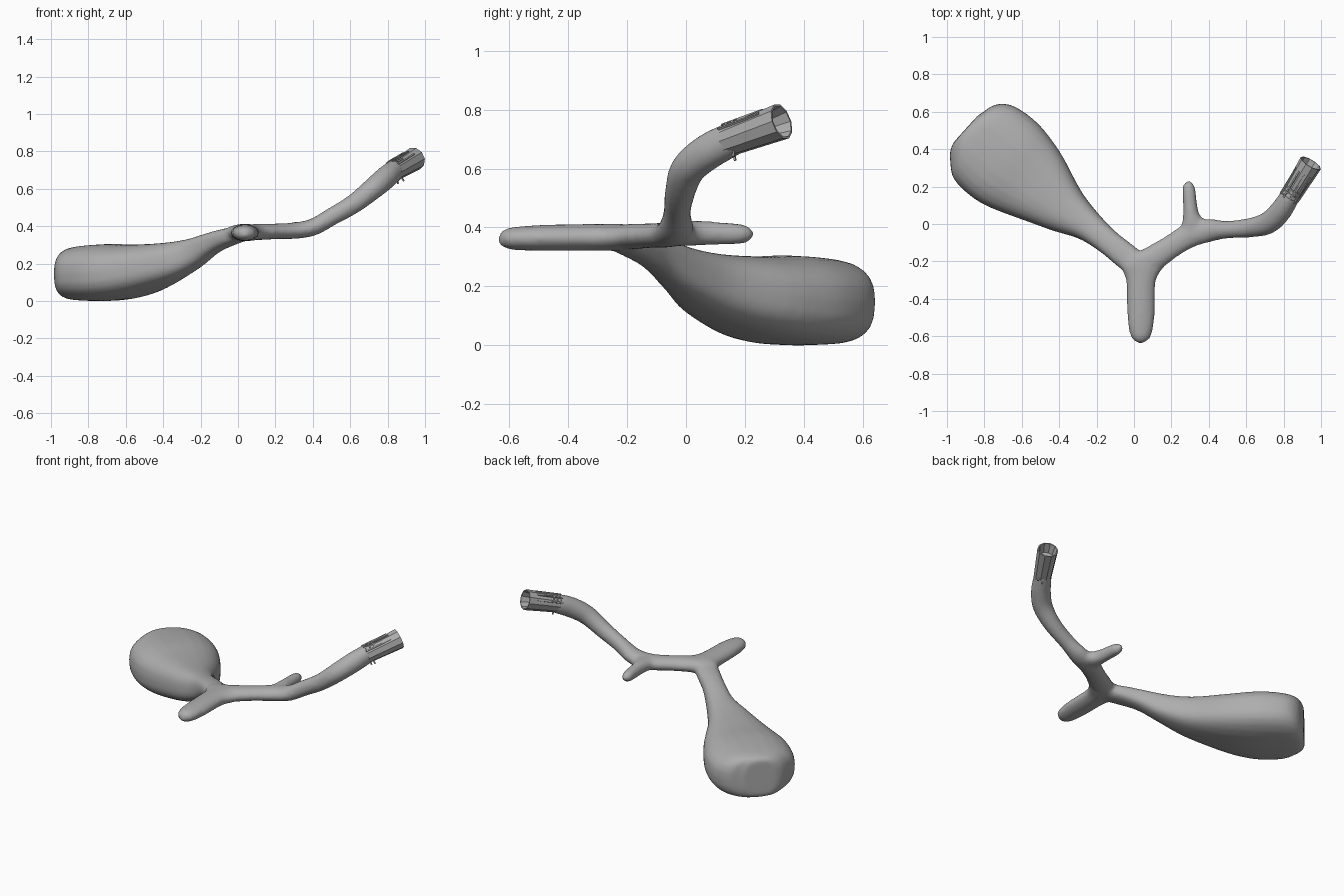
import bpy, bmesh, math
from mathutils import Vector, Matrix

cube = bpy.data.objects.get("Cube")
if cube:
    bpy.data.objects.remove(cube)

grey = bpy.data.materials.new("plain grey")
colour = (0.42, 0.42, 0.42, 1)
grey.diffuse_color = colour
grey.use_nodes = True
grey.node_tree.nodes["Principled BSDF"].inputs["Base Color"].default_value = colour
UP = Vector((0, 0, 1))


def spline(rows, steps):
    """Catmull-Rom curve through rows of x, y, z, half width, half height."""
    pts = [Vector(r) for r in rows]
    pts = [2 * pts[0] - pts[1]] + pts + [2 * pts[-1] - pts[-2]]
    out = []
    for a, b, c, d in zip(pts, pts[1:], pts[2:], pts[3:]):
        for i in range(steps):
            t = i / steps
            out.append(0.5 * (2 * b + (c - a) * t + (2 * a - 5 * b + 4 * c - d) * t * t
                              + (3 * b - a - 3 * c + d) * t ** 3))
    return out + [pts[-2]]


def loft(bm, rows, top_power=2.0, base_power=2.0, sides=24, steps=4):
    """Closed tube of superellipse rings along a path."""
    path = spline(rows, steps)
    rings = []
    for i, p in enumerate(path):
        ahead, behind = path[min(i + 1, len(path) - 1)], path[max(i - 1, 0)]
        along = Vector((ahead - behind)[:3]).normalized()
        side = along.cross(UP).normalized()
        top = side.cross(along)
        ring = []
        for k in range(sides):
            a = math.tau * k / sides
            c, s = math.cos(a), math.sin(a)
            power = top_power if s > 0 else base_power
            u = math.copysign(abs(c) ** (2 / power), c) * p[3]
            v = math.copysign(abs(s) ** (2 / power), s) * p[4]
            ring.append(bm.verts.new(Vector(p[:3]) + side * u + top * v))
        rings.append(ring)
    skin(bm, rings)


def skin(bm, rings):
    """Faces between neighbouring rings, with both ends closed."""
    for r, q in zip(rings, rings[1:]):
        for k in range(len(r)):
            n = (k + 1) % len(r)
            bm.faces.new((r[k], r[n], q[n], q[k]))
    bm.faces.new(rings[0][::-1])
    bm.faces.new(rings[-1])


def finish(bm, name):
    bmesh.ops.recalc_face_normals(bm, faces=bm.faces)
    mesh = bpy.data.meshes.new(name)
    bm.to_mesh(mesh)
    bm.free()
    mesh.materials.append(grey)
    obj = bpy.data.objects.new(name, mesh)
    bpy.context.collection.objects.link(obj)
    return obj


# Branching body: paddle, front prong, long arm and back twig
body = bmesh.new()
loft(body, [(0.04, -0.24, 0.365, 0.06, 0.04), (-0.04, -0.175, 0.345, 0.07, 0.047),
            (-0.138, -0.096, 0.31, 0.068, 0.058), (-0.252, -0.004, 0.25, 0.087, 0.083),
            (-0.388, 0.092, 0.202, 0.143, 0.11), (-0.55, 0.23, 0.165, 0.224, 0.138),
            (-0.685, 0.338, 0.153, 0.264, 0.152), (-0.81, 0.44, 0.148, 0.25, 0.147),
            (-0.875, 0.49, 0.146, 0.176, 0.136), (-0.898, 0.51, 0.146, 0.1, 0.118)],
     top_power=2.5, base_power=2.9)
loft(body, [(0.04, -0.16, 0.365, 0.08, 0.04), (0.04, -0.22, 0.366, 0.118, 0.046),
            (0.038, -0.27, 0.366, 0.092, 0.046), (0.037, -0.33, 0.366, 0.077, 0.046),
            (0.037, -0.5, 0.364, 0.073, 0.044), (0.036, -0.6, 0.362, 0.055, 0.037),
            (0.036, -0.636, 0.362, 0.02, 0.02)])
loft(body, [(0.0, -0.215, 0.36, 0.05, 0.04), (0.09, -0.19, 0.368, 0.07, 0.044),
            (0.2, -0.12, 0.372, 0.063, 0.042), (0.3, -0.06, 0.376, 0.066, 0.044),
            (0.4, -0.035, 0.394, 0.062, 0.046), (0.5, -0.03, 0.45, 0.047, 0.048),
            (0.62, -0.02, 0.52, 0.052, 0.052), (0.715, 0.005, 0.595, 0.06, 0.058),
            (0.78, 0.065, 0.65, 0.06, 0.062), (0.83, 0.14, 0.692, 0.054, 0.06),
            (0.87, 0.2, 0.715, 0.046, 0.048)])
loft(body, [(0.325, -0.07, 0.378, 0.1, 0.04), (0.322, -0.02, 0.379, 0.085, 0.042),
            (0.31, 0.025, 0.38, 0.053, 0.043), (0.302, 0.08, 0.38, 0.039, 0.041),
            (0.295, 0.17, 0.378, 0.036, 0.036), (0.291, 0.21, 0.377, 0.029, 0.028),
            (0.291, 0.23, 0.377, 0.01, 0.01)])
branch = finish(body, "branch_body")
remesh = branch.modifiers.new("blend", "REMESH")
remesh.mode = "VOXEL"
remesh.voxel_size = 0.012
remesh.use_smooth_shade = True
soften = branch.modifiers.new("soften", "SMOOTH")
soften.factor = 0.5
soften.iterations = 8

# Local frame of the tip: x across, y along, z up
start, end = Vector((0.832, 0.14, 0.692)), Vector((0.945, 0.325, 0.76))
along = (end - start).normalized()
across = along.cross(UP).normalized()
frame = Matrix((across, along, across.cross(along))).transposed().to_4x4()
frame.translation = start
length = (end - start).length

# Hollow tip sleeve with a recessed end
tip = bmesh.new()
SIDES = 10
rings = []
for y, r in ((0, 0.053), (length * 0.5, 0.058), (length, 0.063), (length, 0.056), (length * 0.72, 0.045)):
    rings.append([tip.verts.new(frame @ Vector((r * math.cos(math.tau * k / SIDES), y,
                                                r * math.sin(math.tau * k / SIDES))))
                  for k in range(SIDES)])
skin(tip, rings)
finish(tip, "tip_sleeve")


def block(bm, degrees, y, radius, size):
    """Small box lying on the sleeve at an angle round its axis."""
    spin = Matrix.Rotation(math.radians(90 - degrees), 4, "Y")
    place = Matrix.Translation((0, y, radius))
    bmesh.ops.create_cube(bm, size=1, matrix=frame @ spin @ place @ Matrix.Diagonal((*size, 1)))


# Raised rails, cross bars and pins on the sleeve
trim = bmesh.new()
for degrees in (50, 85, 120, 155):
    block(trim, degrees, 0.085, 0.059, (0.008, 0.17, 0.008))
for y in (0.01, 0.035, 0.06):
    for degrees in (68, 102, 137):
        block(trim, degrees, y, 0.057, (0.035, 0.006, 0.008))
for degrees, y in ((-60, 0.03), (-85, 0.015)):
    block(trim, degrees, y, 0.058, (0.007, 0.007, 0.03))
finish(trim, "sleeve_rails")
